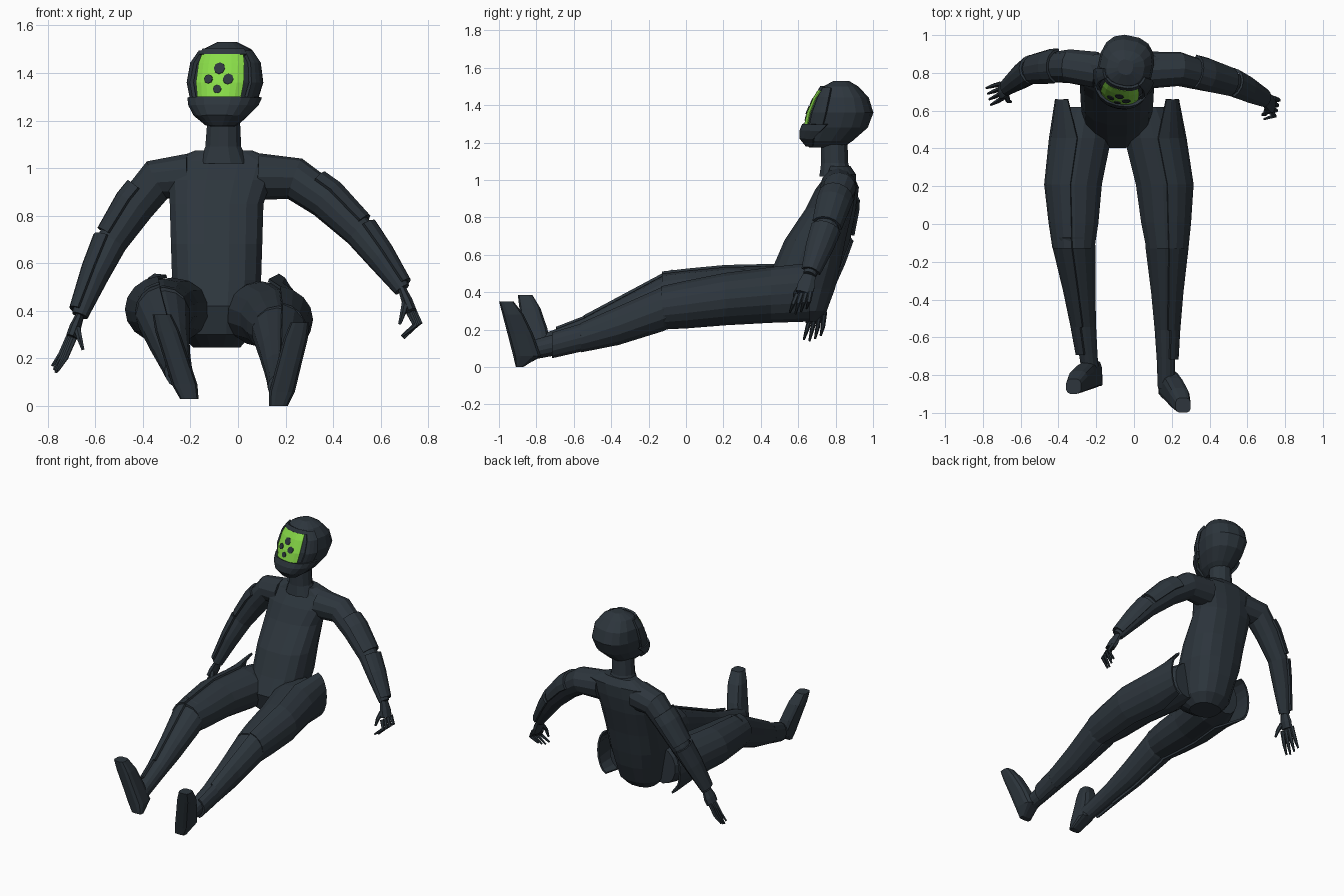
import bpy, bmesh, math
from mathutils import Vector as V, Matrix

if "Cube" in bpy.data.objects:
    bpy.data.objects.remove(bpy.data.objects["Cube"])

def material(name, rgb):
    m = bpy.data.materials.new(name)
    m.diffuse_color = (*rgb, 1)
    m.use_nodes = True
    m.node_tree.nodes["Principled BSDF"].inputs["Base Color"].default_value = m.diffuse_color
    return m

SUIT = material("dark slate", (0.026, 0.036, 0.046))
GREEN = material("visor green", (0.25, 0.72, 0.065))

def spow(t, e):
    return math.copysign(abs(t) ** e, t)

def ring(c, u, v, n=12, span=None, e=1.0, off=0.0):
    """Elliptical section; with a span (degrees) it is an open arc around +u."""
    c, u, v = V(c), V(u), V(v)
    u, v = u + u.normalized() * off, v + v.normalized() * off
    if span:
        angs = [math.radians(span[0] + (span[1] - span[0]) * i / n) for i in range(n + 1)]
    else:
        angs = [2 * math.pi * (i + 0.5) / n for i in range(n)]
    return [c + u * spow(math.cos(a), e) + v * spow(math.sin(a), e) for a in angs]

def mesh(name, verts, faces, mat, thick=0.0):
    me = bpy.data.meshes.new(name)
    me.from_pydata(verts, [], faces)
    bm = bmesh.new()
    bm.from_mesh(me)
    bmesh.ops.recalc_face_normals(bm, faces=bm.faces)
    bm.to_mesh(me)
    bm.free()
    me.materials.append(mat)
    ob = bpy.data.objects.new(name, me)
    bpy.context.collection.objects.link(ob)
    if thick:
        s = ob.modifiers.new("thickness", 'SOLIDIFY')
        s.thickness, s.offset = thick, 0

def skin(name, rings, thick=0.0, mat=SUIT):
    """Bridge sections into one flat-shaded part: a plate if thick, else a capped solid."""
    n = len(rings[0])
    verts = [p for r in rings for p in r]
    faces = []
    for k in range(len(rings) - 1):
        for i in range(n - 1 if thick else n):
            j = (i + 1) % n
            faces.append((k * n + i, k * n + j, (k + 1) * n + j, (k + 1) * n + i))
    if not thick:
        faces += [tuple(range(n))[::-1], tuple(range(len(verts) - n, len(verts)))]
    mesh(name, verts, faces, mat, thick)

def level(rows, **k):      # horizontal sections: z, centre x, half width, front y, back y
    return [ring((cx, (f + b) / 2, z), (hw, 0, 0), (0, (b - f) / 2, 0), **k)
            for z, cx, hw, f, b in rows]

def limb(rows, side, **k):  # upright sections: centre, half width, half height
    return [ring(c, (side * hw, 0, 0), (0, 0, hz), **k) for c, hw, hz in rows]

def tube(path, out, flat=1.0, **k):  # sections across a path of (point, radius)
    res = []
    for i, (p, r) in enumerate(path):
        a, b = V(path[max(i - 1, 0)][0]), V(path[min(i + 1, len(path) - 1)][0])
        t = (b - a).normalized()
        o = V(out)
        o = (o - t * o.dot(t)).normalized()
        res.append(ring(p, o * r * flat, t.cross(o) * r, **k))
    return res

# torso and neck
skin("torso", level([
    (.245, -.09, .10, .52, .70), (.30, -.09, .15, .43, .755), (.42, -.09, .17, .40, .80),
    (.53, -.09, .19, .46, .825), (.68, -.09, .195, .525, .855), (.85, -.09, .20, .64, .895),
    (.95, -.075, .22, .69, .91), (1.03, -.06, .23, .75, .91), (1.075, -.06, .12, .765, .88)],
    n=16, e=.8))
skin("neck", level([(1.02, -.06, .11, .71, .89), (1.09, -.062, .078, .72, .87),
                    (1.22, -.06, .07, .72, .865)]))

# helmet: z, front y, back y, half width, all turned a little to one side
HEAD = [(1.175, .655, .84, .05), (1.21, .63, .89, .088), (1.28, .645, .97, .127),
        (1.36, .665, 1.0, .147), (1.44, .70, .975, .137), (1.50, .735, .92, .10),
        (1.53, .79, .87, .04)]
E = .8
PIVOT = V((-.045, .83, 0))
TURN = (Matrix.Translation(PIVOT) @ Matrix.Rotation(math.radians(-12), 4, 'Z')
        @ Matrix.Translation(-PIVOT))

def head_row(z):
    for a, b in zip(HEAD, HEAD[1:]):
        if z <= b[0]:
            t = (z - a[0]) / (b[0] - a[0])
            return [p + (q - p) * t for p, q in zip(a, b)]

def head_ring(z, **k):
    z, f, b, hw = head_row(z)
    r = ring((PIVOT.x, (f + b) / 2, z), (0, (f - b) / 2, 0), (hw, 0, 0), e=E, **k)
    return [TURN @ p for p in r]

def head_point(x, z, off):   # point on the front of the helmet
    z, f, b, hw = head_row(z)
    y = (f + b) / 2 - (b - f) / 2 * (1 - abs(x / hw) ** (2 / E)) ** (E / 2)
    return TURN @ V((PIVOT.x + x, y - off, z))

skin("helmet", [head_ring(r[0], n=16) for r in HEAD])
skin("visor", [[head_point(w * (i / 4 - 1), z, .014) for i in range(9)]
               for z, w in ((1.285, .09), (1.36, .101), (1.44, .097), (1.478, .088))],
     thick=.006, mat=GREEN)
for i, (x, z, r) in enumerate([(0, 1.42, .024), (-.044, 1.375, .019),
                               (.041, 1.375, .022), (-.003, 1.333, .018)]):
    pts = [head_point(x + r * math.cos(a * math.pi / 4), z + r * math.sin(a * math.pi / 4), .021)
           for a in range(8)]
    mesh(f"visor_spot_{i + 1}", pts, [tuple(range(8))], SUIT, .004)
for s in (-1, 1):
    skin("visor_frame", [head_ring(z, n=3, span=(s * 48, s * 78), off=o)
                         for z, o in ((1.27, .012), (1.36, .012), (1.44, .01), (1.49, .005))],
         thick=.016)
skin("brow", [head_ring(z, n=8, span=(-48, 48), off=.008) for z in (1.476, 1.50)], thick=.014)
skin("jaw_guard", [head_ring(z, n=10, span=(-w, w), off=o) for z, w, o in
                   ((1.185, 60, .004), (1.225, 70, .02), (1.265, 80, .026), (1.298, 85, .02))],
     thick=.016)

# legs and feet: each follows hip, knee, ankle, heel and toe points
def leg(nm, s, knee, ankle, heel, toe):
    hip, knee, ankle, heel, toe = V((-.09 + s * .16, .62, .40)), V(knee), V(ankle), V(heel), V(toe)
    thigh = [(hip.lerp(knee, t) + V((s * bow, 0, bow * .3)), hw, hz) for t, bow, hw, hz in
             ((0, 0, .10, .125), (.23, .013, .16, .137), (.57, .03, .148, .128),
              (.85, .011, .127, .116), (1.04, 0, .106, .104))]
    shin = [(knee.lerp(ankle, t) - V((0, 0, .02 * math.sin(math.pi * t))), hw, hz) for t, hw, hz in
            ((-.04, .103, .098), (.03, .107, .104), (.34, .078, .088), (.6, .06, .063),
             (.8, .05, .057), (1, .045, .05))]
    foot = [(p.z, p.x, hw, p.y, p.y + d) for p, hw, d in
            [(heel.lerp(toe, t), hw, d) for t, hw, d in
             ((0, .04, .04), (.17, .055, .15), (.5, .053, .14), (.8, .052, .115), (1, .04, .08))]]
    cuff = (hip + V((s * .09, .04, 0)), .065, .145)
    skin(nm + "_thigh", limb(thigh, s, n=14))
    skin(nm + "_thigh_plate", limb([cuff] + thigh[1:], s, n=8, span=(-82, 82), off=.007), .013)
    skin(nm + "_shin", limb(shin, s, n=14))
    skin(nm + "_shin_plate", limb(shin[:4], s, n=6, span=(-80, 80), off=.01), .014)
    skin(nm + "_ankle_plate", limb(shin[3:5], s, n=6, span=(-70, 70), off=.01), .014)
    skin(nm + "_foot", level(foot, e=.6))

leg("right", -1, (-.31, -.1, .395), (-.225, -.84, .1), (-.205, -.86, .03), (-.32, -.9, .385))
leg("left", 1, (.165, -.1, .32), (.17, -.87, .08), (.17, -.91, 0), (.26, -1, .35))

# arms with outer pads, and hands with four fingers and a thumb
def arm(nm, s, points, knuckle, bend, tip):
    path = list(zip([V(p) for p in points], (.098, .09, .08, .066, .058, .035)))
    out = (s, .2, .6)
    skin(nm + "_arm", tube(path, out))
    shoulder, a, b, c = (path[i][0] for i in (1, 2, 3, 5))
    upper = [(shoulder.lerp(a, .55), .083), (a, .083), (a.lerp(b, .9), .07)]
    fore = [(b, .07), (b.lerp(c, .4), .063), (b.lerp(c, .95), .04)]
    for part, rows in (("_upper_arm_pad", upper), ("_forearm_pad", fore)):
        skin(nm + part, tube(rows, out, n=6, span=(-75, 75), off=.008), .014)
    knuckle, bend, tip = V(knuckle), V(bend), V(tip)
    mid = c.lerp(knuckle, .55)
    face, across = (1, 0, .3), V((.25 * s, 1, .15))
    skin(nm + "_palm", tube([(c, .036), (mid, .05), (knuckle, .048)], face, flat=.5, n=8))
    for i in range(4):
        d = (i - 1.5) * across
        skin(f"{nm}_finger_{i + 1}", tube([(knuckle + d * .024, .014), (bend + d * .028, .012),
             (tip + d * .03 + V((0, 0, .012 * abs(i - 1.2))), .006)], face, n=6))
    base = mid - across * .03
    skin(nm + "_thumb", tube([(base, .016), (base + V((-s * .01, -.03, -.04)), .013),
                              (base + V((-s * .025, -.035, -.09)), .007)], face, n=6))

arm("right", -1, [(-.2, .815, .965), (-.34, .835, .95), (-.43, .83, .84), (-.53, .815, .69),
                  (-.6, .77, .55), (-.665, .72, .38)],
    (-.7, .705, .29), (-.735, .69, .21), (-.77, .675, .14))
arm("left", 1, [(.08, .815, .965), (.24, .82, .955), (.37, .785, .865), (.51, .745, .73),
                (.6, .705, .62), (.69, .66, .49)],
    (.73, .63, .395), (.755, .615, .345), (.7, .60, .285))
